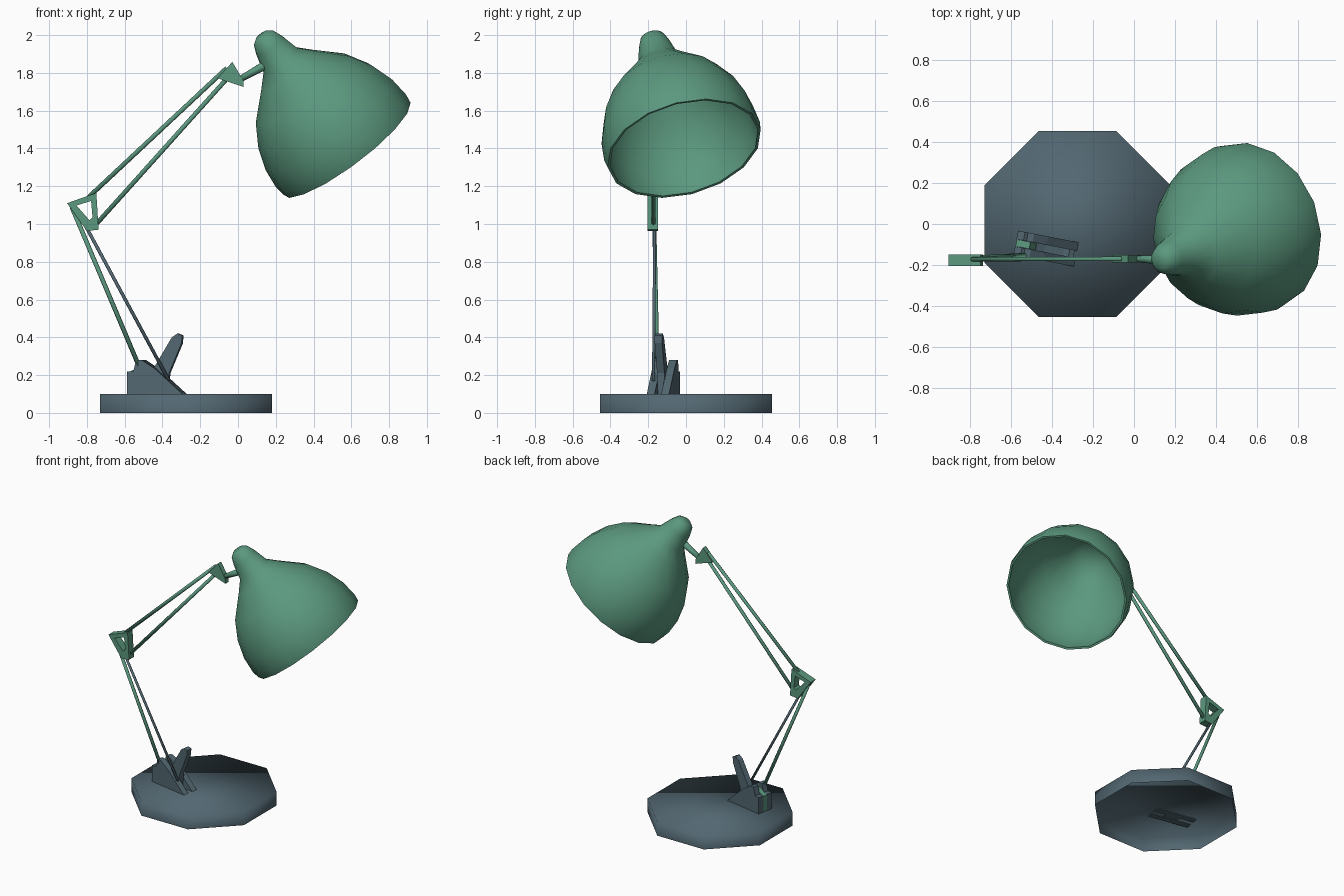
import bpy, bmesh, math
from mathutils import Vector, Matrix

if "Cube" in bpy.data.objects:
    bpy.data.objects.remove(bpy.data.objects["Cube"])


def material(name, rgb):
    m = bpy.data.materials.new(name)
    m.diffuse_color = (*rgb, 1)
    m.use_nodes = True
    m.node_tree.nodes["Principled BSDF"].inputs["Base Color"].default_value = m.diffuse_color
    return m


GREEN = material("sage green", (0.105, 0.315, 0.21))
SLATE = material("slate grey", (0.085, 0.135, 0.165))


def finish(bm, name, mat, smooth=False, recalc=True):
    if recalc:
        bmesh.ops.recalc_face_normals(bm, faces=bm.faces)
    me = bpy.data.meshes.new(name)
    bm.to_mesh(me)
    bm.free()
    for p in me.polygons:
        p.use_smooth = smooth
    me.materials.append(mat)
    ob = bpy.data.objects.new(name, me)
    bpy.context.collection.objects.link(ob)
    return ob


def prism(name, pts, y0, y1, mat, matrix=Matrix(), hole=None):
    """Extrude an (x, z) outline along y; an equal-length hole makes a frame."""
    bm = bmesh.new()
    loops = []
    for outline in ([pts, hole] if hole else [pts]):
        for y in (y0, y1):
            loops.append([bm.verts.new((x, y, z)) for x, z in outline])
    n = len(pts)

    def band(a, b):
        for i in range(n):
            j = (i + 1) % n
            bm.faces.new((a[i], a[j], b[j], b[i]))

    band(loops[0], loops[1])
    if hole:
        band(loops[1], loops[3])
        band(loops[3], loops[2])
        band(loops[2], loops[0])
    else:
        bm.faces.new(loops[0])
        bm.faces.new(loops[1])
    bm.transform(matrix)
    return finish(bm, name, mat)


def rod(name, a, b, r0, r1, mat, sides=6):
    a, b = Vector(a), Vector(b)
    bm = bmesh.new()
    bmesh.ops.create_cone(bm, cap_ends=True, segments=sides, radius1=r0,
                          radius2=r1, depth=(b - a).length)
    rot = (b - a).to_track_quat('Z', 'Y').to_matrix().to_4x4()
    bm.transform(Matrix.Translation((a + b) / 2) @ rot)
    return finish(bm, name, mat, True)


# octagonal foot, open underneath, softly shaded across its edges
bm = bmesh.new()
R = 0.455 / math.cos(math.pi / 8)
rings = [[bm.verts.new((-0.275 + R * math.cos((k + 0.5) * math.pi / 4),
                        R * math.sin((k + 0.5) * math.pi / 4), z))
          for k in range(8)] for z in (0, 0.1)]
for i in range(8):
    j = (i + 1) % 8
    bm.faces.new((rings[0][i], rings[0][j], rings[1][j], rings[1][i]))
bm.faces.new(rings[1])
finish(bm, "base", SLATE, True, recalc=False)

# two bracket plates with a lever and the arm foot held between them
turn = Matrix.Translation((-0.43, -0.12, 0)) @ Matrix.Rotation(math.radians(-11), 4, 'Z')
plate = [(-0.15, 0.095), (-0.15, 0.22), (-0.115, 0.22), (-0.10, 0.28),
         (-0.07, 0.28), (0, 0.235), (0.15, 0.10), (0.15, 0.095)]
for side, y0, y1 in (("front", -0.06, -0.018), ("back", 0.018, 0.06)):
    prism("bracket_plate_" + side, plate, y0, y1, SLATE, turn)
lever = [(-0.05, 0.096), (-0.005, 0.25), (0.085, 0.40), (0.115, 0.42),
         (0.14, 0.41), (0.138, 0.37), (0.07, 0.21), (0.06, 0.096)]
prism("bracket_lever", lever, -0.02, 0.02, SLATE, turn)
foot = [(-0.148, 0.10), (-0.148, 0.215), (-0.08, 0.25), (-0.05, 0.10)]
prism("arm_foot", foot, -0.017, 0.017, GREEN, turn)

# lower arm
rod("lower_arm_rear", (-0.50, -0.15, 0.19), (-0.88, -0.17, 1.09), 0.012, 0.012, GREEN)
rod("lower_arm_front", (-0.365, -0.172, 0.17), (-0.85, -0.165, 1.07), 0.009, 0.009, SLATE)

# elbow frame
prism("elbow", [(-0.905, 1.11), (-0.75, 1.165), (-0.738, 0.97), (-0.80, 0.963)],
      -0.205, -0.148, GREEN,
      hole=[(-0.855, 1.098), (-0.778, 1.122), (-0.77, 1.035), (-0.787, 1.02)])

# upper arm
rod("upper_arm_top", (-0.79, -0.172, 1.143), (-0.06, -0.17, 1.825), 0.012, 0.012, GREEN)
rod("upper_arm_bottom", (-0.75, -0.172, 1.0), (-0.04, -0.17, 1.79), 0.012, 0.012, GREEN)

# wrist joint and shade stem
prism("wrist", [(-0.03, 1.858), (-0.108, 1.772), (0.03, 1.725), (0.028, 1.76)],
      -0.188, -0.152, GREEN)
rod("shade_stem", (-0.01, -0.17, 1.755), (0.17, -0.175, 1.855), 0.015, 0.025, GREEN, 8)

# lamp shade: (distance behind rim, radius), outside from crown to rim then inside
SEG = 16
outer = [(0.772, 0.035), (0.75, 0.065), (0.70, 0.085), (0.60, 0.11), (0.53, 0.175),
         (0.40, 0.305), (0.28, 0.375), (0.16, 0.414), (0.05, 0.425), (0.0, 0.418)]
inner = [(0.002, 0.404), (0.05, 0.41), (0.16, 0.40), (0.28, 0.361),
         (0.40, 0.29), (0.53, 0.16), (0.60, 0.097)]
axis = Vector((0.585, 0.225, -0.78)).normalized()
place = Matrix.Translation((0.575, -0.01, 1.40)) @ \
    (-axis).to_track_quat('Z', 'Y').to_matrix().to_4x4()
bm = bmesh.new()
rings = [[bm.verts.new((r * math.cos(2 * math.pi * k / SEG),
                        r * math.sin(2 * math.pi * k / SEG), h))
          for k in range(SEG)] for h, r in outer + inner]
for a, b in zip(rings, rings[1:]):
    for i in range(SEG):
        j = (i + 1) % SEG
        bm.faces.new((a[i], a[j], b[j], b[i]))
bm.faces.new(rings[0])
bm.faces.new(rings[-1])
bm.transform(place)
shade = finish(bm, "lamp_shade", GREEN, True)
bpy.context.view_layer.objects.active = shade
shade.select_set(True)
bpy.ops.object.shade_smooth_by_angle(angle=math.radians(50))
